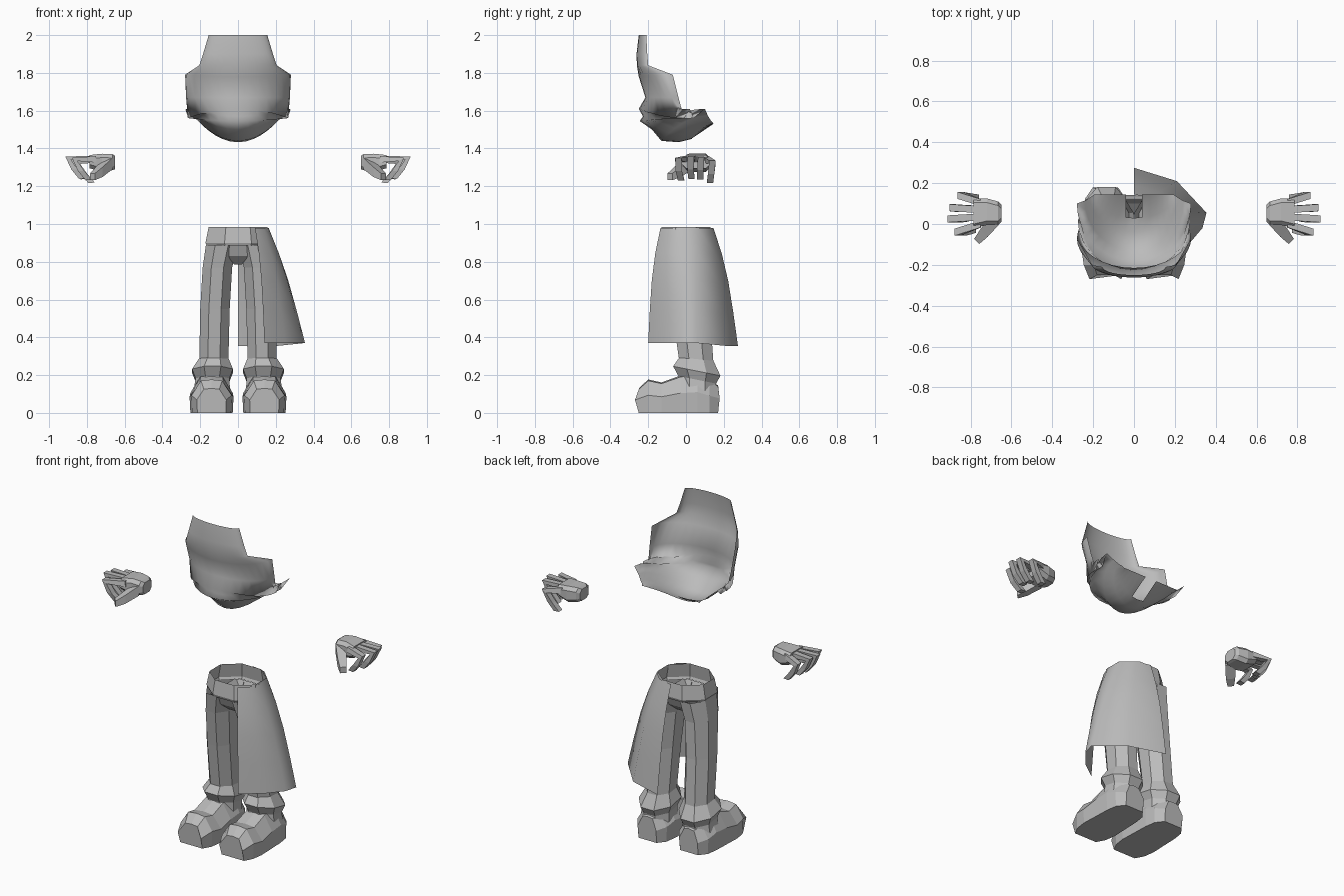
import bpy, bmesh, math
from mathutils import Vector

if "Cube" in bpy.data.objects:
    bpy.data.objects.remove(bpy.data.objects["Cube"])

grey = bpy.data.materials.new("plain grey")
grey.diffuse_color = (0.5, 0.5, 0.5, 1)
grey.use_nodes = True
grey.node_tree.nodes["Principled BSDF"].inputs["Base Color"].default_value = grey.diffuse_color


def finish(name, bm, smooth=False, fix=True):
    if fix:
        bmesh.ops.recalc_face_normals(bm, faces=bm.faces)
    me = bpy.data.meshes.new(name)
    bm.to_mesh(me)
    bm.free()
    me.materials.append(grey)
    for p in me.polygons:
        p.use_smooth = smooth
    ob = bpy.data.objects.new(name, me)
    bpy.context.collection.objects.link(ob)
    return ob


def loft(bm, rings, closed=True, caps=(False, False)):
    """Bridge equal-length point rows with quads."""
    vs = [[bm.verts.new(p) for p in r] for r in rings]
    n = len(vs[0])
    for a, b in zip(vs, vs[1:]):
        for i in range(n if closed else n - 1):
            j = (i + 1) % n
            bm.faces.new((a[i], a[j], b[j], b[i]))
    if caps[0]:
        bm.faces.new(vs[0])
    if caps[1]:
        bm.faces.new(vs[-1])


def octagon(cx, cy, z, rx, ry, tilt=0):
    """Eight-sided ring with flat sides facing the axes; tilt lowers the back."""
    k = 1 / math.cos(math.pi / 8)
    out = []
    for i in range(8):
        a = math.pi / 8 + i * math.pi / 4
        dy = ry * k * math.sin(a)
        out.append((cx + rx * k * math.cos(a), cy + dy, z - tilt * dy))
    return out


# Face shell: rows of (front y, half width, side y, front z, side z)
rows = [(-.25, .155, -.21, 2.0, 2.0), (-.262, .185, -.205, 1.90, 1.90),
        (-.26, .205, -.20, 1.84, 1.84),
        (-.25, .28, -.07, 1.78, 1.79), (-.215, .275, -.04, 1.67, 1.67),
        (-.25, .265, -.01, 1.61, 1.56), (-.228, .275, .02, 1.57, 1.61),
        (-.245, .262, .04, 1.545, 1.56), (-.18, .28, .10, 1.50, 1.61),
        (-.13, .24, .115, 1.44, 1.575), (-.04, .215, .13, 1.433, 1.55),
        (.03, .20, .14, 1.45, 1.54), (.145, .195, .145, 1.53, 1.53)]
N = 16
grid = []
for f, w, s, zf, zs in rows:
    line = []
    for i in range(N + 1):
        a = (i / N * 2 - 1) * math.pi / 2
        line.append((w * math.sin(a), s - (s - f) * math.cos(a),
                     zf + (zs - zf) * math.sin(a) ** 2))
    grid.append(line)
bm = bmesh.new()
loft(bm, grid, closed=False)
# small opening under the chin
hole = [f for f in bm.faces if abs(f.calc_center_median().x) < .03
        and f.calc_center_median().y > .05]
bmesh.ops.delete(bm, geom=hole, context='FACES')
finish("face_shell", bm, True, fix=False)

# Waistband
bm = bmesh.new()
loft(bm, [octagon(0, 0, .985, .155, .13), octagon(0, 0, .90, .172, .142),
          octagon(0, 0, .885, .165, .136)])
finish("waistband", bm)

# Crotch wedge joining the legs
bm = bmesh.new()
loft(bm, [[(x * sx, y * sy, z) for sx, sy in ((-1, -1), (1, -1), (1, 1), (-1, 1))]
          for x, y, z in ((.10, .125, .89), (.055, .10, .83), (.02, .05, .785))],
     caps=(False, True))
finish("crotch", bm)

# Half skirt: top, mid and bottom edges from front opening to back centre
top = [(.09, -.135), (.135, -.10), (.162, -.03), (.155, .06), (.09, .125), (0, .145)]
low = [(.14, -.2), (.25, -.12), (.335, -.02), (.355, .055), (.21, .21), (0, .275)]
drop = []
for t, bulge in ((0, 0), (.22, .016), (.45, .02), (.72, .012), (1, 0)):
    row = []
    for (ax, ay), (bx, by) in zip(top, low):
        p = Vector((ax, ay)).lerp(Vector((bx, by)), t)
        p += Vector((bx, by)).normalized() * bulge
        if ax == 0:
            p.x = 0
        row.append((p.x, p.y, .98 - .61 * t - .015 * t * (by > .2)))
    drop.append(row)
bm = bmesh.new()
loft(bm, drop, closed=False)
finish("half_skirt", bm, True, fix=False)


def boot_section(cx, y, w, h, lean=0):
    """Arch-shaped slice of a boot; lean pushes the middle along y."""
    pts = [(-1, 0, 0), (-1.04, .55, 1), (-.55, 1, 0), (0, 1.04, 0),
           (.55, 1, 0), (1.04, .55, 1), (1, 0, 0)]
    return [(cx + w * x, y + lean * k, h * z) for x, z, k in pts]


for side, s in (("left", -1), ("right", 1)):
    # Trouser leg
    bm = bmesh.new()
    loft(bm, [octagon(s * cx, cy, z, rx, ry) for z, cx, cy, rx, ry in (
        (.89, .086, 0, .084, .134), (.77, .109, .005, .078, .115),
        (.55, .122, .025, .078, .10), (.27, .128, .055, .077, .09))])
    finish(side + "_trouser_leg", bm)

    # Flared boot cuff
    bm = bmesh.new()
    loft(bm, [octagon(s * cx, cy, z, rx, ry, t) for z, cx, cy, rx, ry, t in (
        (.285, .128, .055, .078, .09, .1), (.222, .135, .057, .108, .125, .2),
        (.175, .135, .06, .09, .10, .2), (.12, .138, .06, .095, .10, .2))])
    finish(side + "_boot_cuff", bm)

    # Boot foot, toe to heel
    bm = bmesh.new()
    loft(bm, [boot_section(s * .14, *q) for q in (
        (-.25, .075, .125, -.02), (-.20, .102, .17), (-.13, .112, .155),
        (-.03, .108, .19), (.06, .105, .20), (.125, .095, .165), (.17, .06, .14, .008))],
         caps=(True, True))
    finish(side + "_boot", bm)

    # Palm
    bm = bmesh.new()
    palm = []
    for x, y0, y1, z0, z1 in ((.65, .01, .095, 1.29, 1.36), (.665, -.005, .11, 1.285, 1.37),
                              (.72, -.005, .125, 1.275, 1.372), (.785, -.02, .125, 1.295, 1.365)):
        c = .02
        palm.append([(s * x, y, z) for y, z in (
            (y0, z0 + c), (y0 + c, z0), (y1 - c, z0), (y1, z0 + c),
            (y1, z1 - c), (y1 - c, z1), (y0 + c, z1), (y0, z1 - c))])
    loft(bm, palm, caps=(True, True))
    finish(side + "_palm", bm)

    # Curled fingers: root y, knuckle y, reach, height offset
    for n, (y0, y1, reach, dz) in enumerate((
            (.0, -.04, .865, -.005), (.035, .025, .90, .003),
            (.07, .08, .89, .0), (.105, .14, .85, -.02))):
        path = [(.75, y0, 1.342), (reach, y1, 1.347 + dz),
                (reach - .035, y1 * .95, 1.285 + dz), (reach - .075, y1 * .85 + .008, 1.238 + dz)]
        dirs = [(.1, 1.0), (.85, .5), (1.0, 0), (1.0, -.1)]
        bm = bmesh.new()
        rings = []
        for (x, y, z), (ux, uz) in zip(path, dirs):
            r = .017
            rings.append([(s * (x + ux * r * b), y + r * a, z + uz * r * b)
                          for a, b in ((-1, -1), (1, -1), (1, 1), (-1, 1))])
        loft(bm, rings, caps=(True, True))
        finish("%s_finger_%d" % (side, n + 1), bm)

    # Thumb
    bm = bmesh.new()
    rings = []
    for x, y, z, r in ((.685, .015, 1.32, .03), (.735, -.045, 1.275, .026),
                       (.77, -.085, 1.25, .018)):
        rings.append([(s * (x + .7 * r * a), y + .7 * r * a, z + r * b)
                      for a, b in ((-1, -1), (1, -1), (1, 1), (-1, 1))])
    loft(bm, rings, caps=(True, True))
    finish(side + "_thumb", bm)
